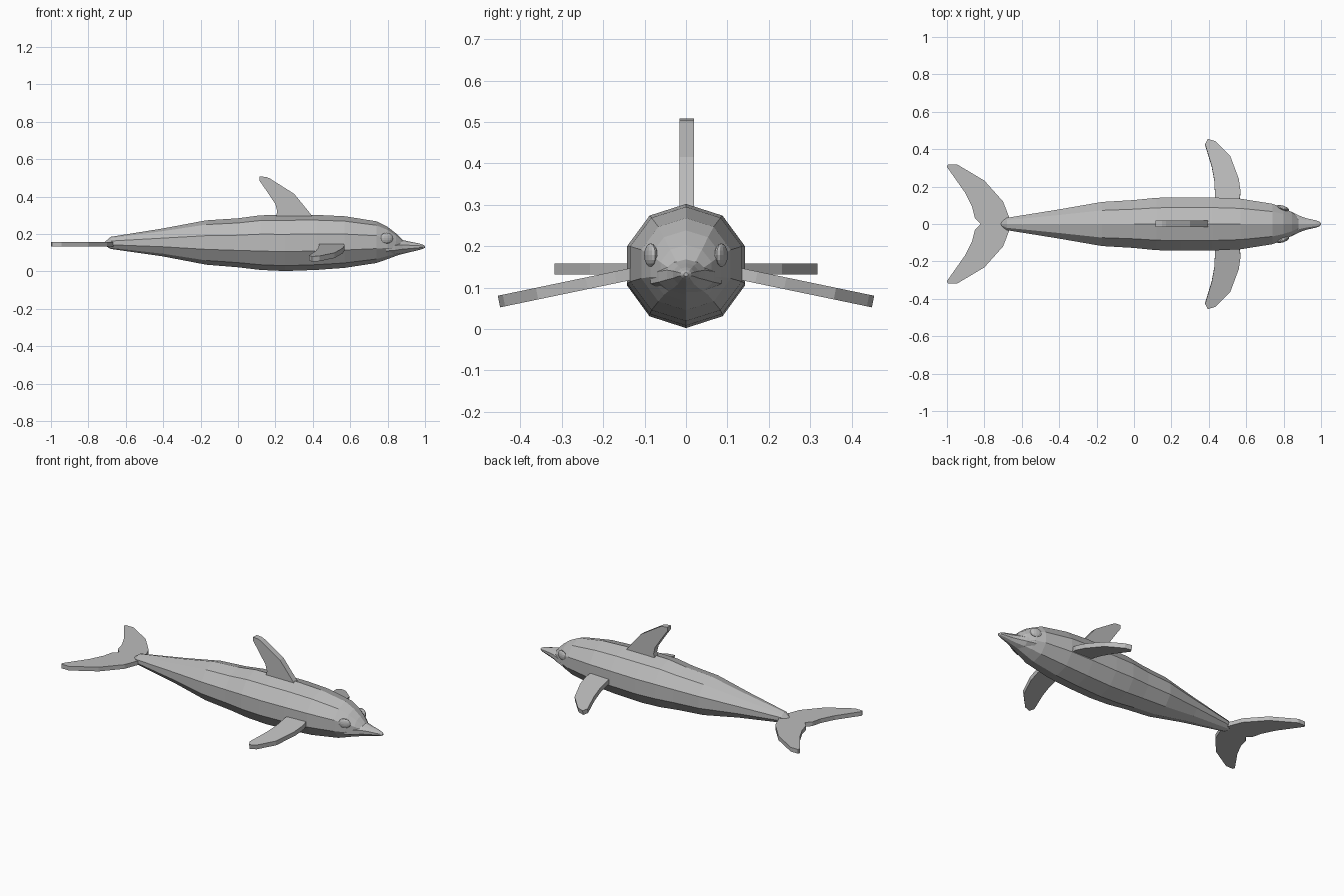
import bpy, bmesh, math
from mathutils import Matrix

cube = bpy.data.objects.get("Cube")
if cube:
    bpy.data.objects.remove(cube, do_unlink=True)

GREY = (0.5, 0.5, 0.5, 1.0)
skin = bpy.data.materials.new("grey skin")
skin.use_nodes = True
skin.diffuse_color = GREY
skin.node_tree.nodes["Principled BSDF"].inputs["Base Color"].default_value = GREY


def finish(name, bm):
    bmesh.ops.recalc_face_normals(bm, faces=bm.faces[:])
    mesh = bpy.data.meshes.new(name)
    bm.to_mesh(mesh)
    bm.free()
    mesh.materials.append(skin)
    obj = bpy.data.objects.new(name, mesh)
    bpy.context.collection.objects.link(obj)
    return obj


def loft(name, stations, sides=10):
    """Ten-sided skin through stations of (x, bottom, top, half width)."""
    bm = bmesh.new()
    rings = []
    for x, bottom, top, width in stations:
        ring = []
        for i in range(sides):
            a = math.tau * i / sides
            y = width / math.cos(math.pi / sides) * math.sin(a)
            z = (top + bottom) / 2 + (top - bottom) / 2 * math.cos(a)
            ring.append(bm.verts.new((x, y, z)))
        rings.append(ring)
    for a, b in zip(rings, rings[1:]):
        for i in range(sides):
            j = (i + 1) % sides
            bm.faces.new((a[i], a[j], b[j], b[i]))
    bm.faces.new(rings[0])
    bm.faces.new(rings[-1])
    return finish(name, bm)


def plate(name, outline, place, thickness):
    """Flat fin: outline points are put in space by place(u, v, offset)."""
    bm = bmesh.new()
    h = thickness / 2
    low = [bm.verts.new(place(u, v, -h)) for u, v in outline]
    high = [bm.verts.new(place(u, v, h)) for u, v in outline]
    bm.faces.new(low)
    bm.faces.new(high)
    for i in range(len(outline)):
        j = (i + 1) % len(outline)
        bm.faces.new((low[i], low[j], high[j], high[i]))
    return finish(name, bm)


# Body with rounded forehead
loft("body", [
    (-0.715, 0.14, 0.155, 0.008), (-0.68, 0.12, 0.185, 0.033),
    (-0.40, 0.08, 0.23, 0.078), (-0.17, 0.036, 0.273, 0.118),
    (0.00, 0.022, 0.284, 0.128), (0.12, 0.008, 0.300, 0.140),
    (0.25, 0.002, 0.302, 0.143), (0.42, 0.008, 0.302, 0.142),
    (0.57, 0.019, 0.295, 0.135), (0.74, 0.045, 0.268, 0.108),
    (0.80, 0.066, 0.238, 0.086), (0.845, 0.083, 0.203, 0.062),
    (0.88, 0.095, 0.168, 0.036), (0.905, 0.11, 0.15, 0.015)])

# Beak
loft("beak", [
    (0.79, 0.085, 0.155, 0.086), (0.84, 0.084, 0.168, 0.066),
    (0.88, 0.093, 0.168, 0.046), (0.92, 0.103, 0.159, 0.031),
    (0.97, 0.115, 0.149, 0.020), (0.99, 0.121, 0.142, 0.013),
    (1.00, 0.127, 0.136, 0.005)])

# Dorsal fin
plate("dorsal_fin",
      [(0.42, 0.26), (0.39, 0.305), (0.30, 0.415), (0.17, 0.497), (0.15, 0.505),
       (0.115, 0.508), (0.115, 0.485), (0.16, 0.42), (0.20, 0.36), (0.21, 0.32), (0.195, 0.26)],
      lambda u, v, o: (u, 0.002 + o, v), 0.035)

# Tail flukes
half = [(-0.665, 0.03), (-0.70, 0.12), (-0.80, 0.232), (-0.945, 0.318),
        (-0.995, 0.318), (-1.00, 0.305), (-0.905, 0.17), (-0.865, 0.09), (-0.85, 0.03)]
plate("tail_flukes",
      half + [(-0.82, 0.0)] + [(x, -y) for x, y in reversed(half)],
      lambda u, v, o: (u, v, 0.145 + o), 0.026)

# Paired flippers and eyes
flipper = [(0.56, 0.10), (0.57, 0.17), (0.56, 0.24), (0.515, 0.36), (0.435, 0.44),
           (0.395, 0.452), (0.38, 0.425), (0.415, 0.31), (0.43, 0.23), (0.435, 0.10)]
for side, s in (("left", 1), ("right", -1)):
    plate(side + "_flipper", flipper,
          lambda u, v, o: (u, s * (v + 0.2 * o), 0.131 - 0.208 * (v - 0.14) + o), 0.028)

    bm = bmesh.new()
    bmesh.ops.create_uvsphere(
        bm, u_segments=12, v_segments=8, radius=1.0,
        matrix=Matrix.Translation((0.795, s * 0.085, 0.178))
        @ Matrix.Rotation(-s * 0.3, 4, 'Z')
        @ Matrix.Diagonal((0.036, 0.013, 0.029, 1.0)))
    finish(side + "_eye", bm)
